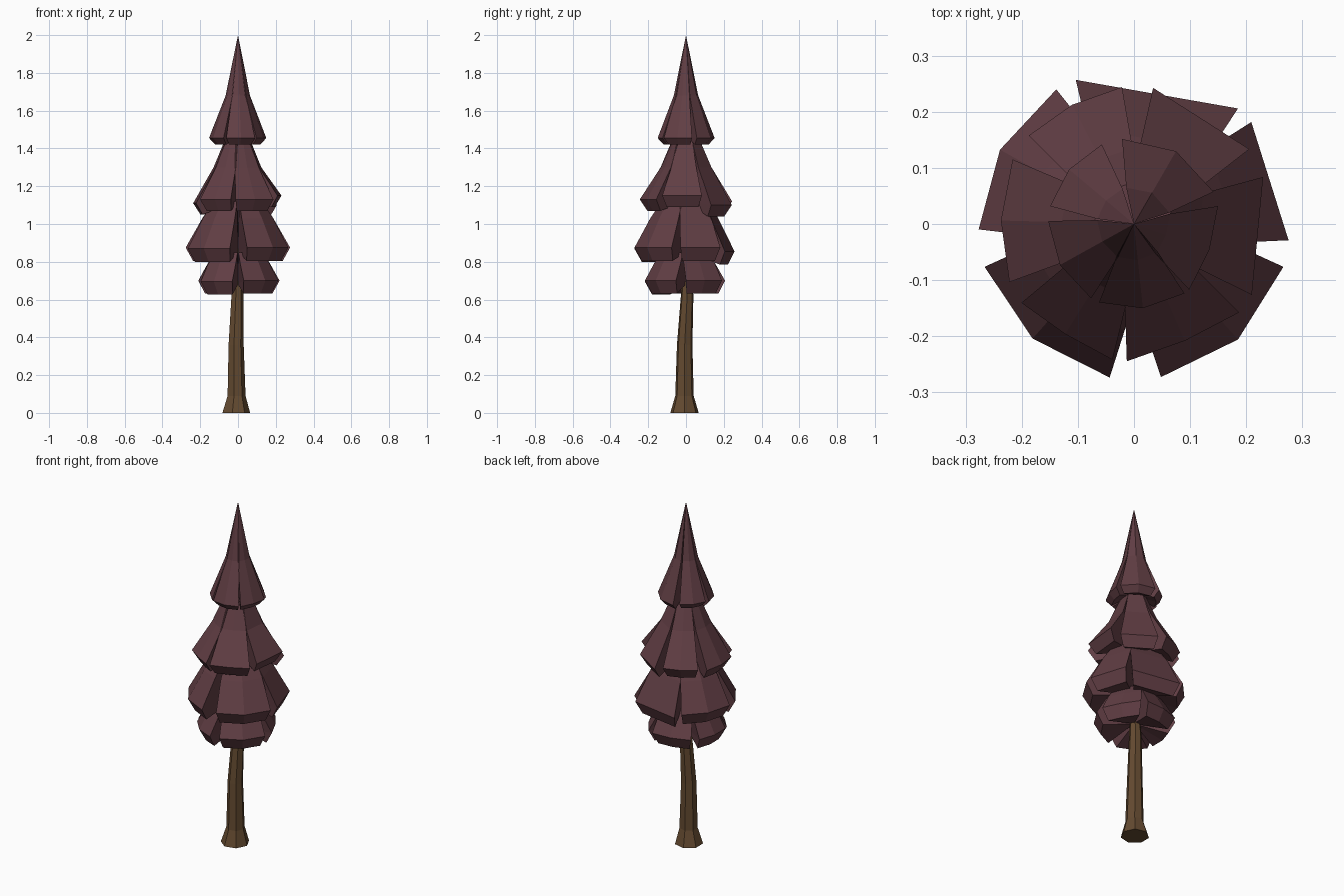
import bpy, bmesh, math

if "Cube" in bpy.data.objects:
    bpy.data.objects.remove(bpy.data.objects["Cube"])


def material(name, color):
    m = bpy.data.materials.new(name)
    m.diffuse_color = (*color, 1)
    m.use_nodes = True
    m.node_tree.nodes["Principled BSDF"].inputs["Base Color"].default_value = m.diffuse_color
    return m


LEAF = material("dark_red_foliage", (0.12, 0.048, 0.058))
BARK = material("brown_bark", (0.127, 0.069, 0.03))


def finish(bm, name, mat):
    bmesh.ops.remove_doubles(bm, verts=bm.verts, dist=0.0005)
    bmesh.ops.recalc_face_normals(bm, faces=bm.faces)
    me = bpy.data.meshes.new(name)
    bm.to_mesh(me)
    bm.free()
    me.materials.append(mat)
    ob = bpy.data.objects.new(name, me)
    bpy.context.collection.objects.link(ob)


def add_bough(bm, profile, start, end, dz, bulge):
    """Solid wedge: three columns of the profile, narrowing toward the rim."""
    mid = math.radians((start + end) / 2)
    half = math.radians((end - start) / 2)
    top = bm.verts.new((0, 0, profile[0][1]))
    low = bm.verts.new((0, 0, profile[-1][1] + 0.05))
    cols = []
    for s in (-1, 0, 1):
        col = []
        for i, (r, z) in enumerate(profile):
            w = half + math.radians((7, 4, 0, -1)[i])
            k = r if s else r * (math.cos(w) * (1 - bulge) + bulge)
            a = mid + s * w
            drop = dz if i >= 2 else 0
            col.append(bm.verts.new((k * math.cos(a), k * math.sin(a), z + drop)))
        cols.append(col)
    for a, b in zip(cols, cols[1:]):
        for i in range(len(profile) - 1):
            bm.faces.new((a[i], b[i], b[i + 1], a[i + 1]))
        bm.faces.new((top, b[0], a[0]))
        bm.faces.new((low, a[-1], b[-1]))
    for c in (cols[0], cols[2]):
        for i in range(len(c) - 1):
            bm.faces.new((low, c[i], c[i + 1]))
        bm.faces.new((low, top, c[0]))


# Foliage tiers: (radius, height) profile, then boughs (start, end, dz, bulge)
TIERS = {
    "foliage_bottom": (
        [(0.13, 0.85), (0.17, 0.79), (0.22, 0.70), (0.182, 0.632)],
        [(-82, -14, 0.0, 0.9), (0, 60, 0.0, 0.3), (70, 132, 0.0, 0.5),
         (144, 198, 0.0, 0.7), (206, 262, -0.005, 0.9)]),
    "foliage_lower": (
        [(0.13, 1.12), (0.19, 1.03), (0.277, 0.875), (0.238, 0.805)],
        [(-80, -16, 0.0, 1.0), (-6, 41, 0.0, 0.0), (48, 112, -0.02, 0.0),
         (120, 182, 0.0, 0.9), (196, 261, -0.005, 0.9)]),
    "foliage_upper": (
        [(0.075, 1.44), (0.135, 1.30), (0.245, 1.13), (0.205, 1.07)],
        [(-93, -40, 0.0, 0.3), (-31, 20, 0.02, 0.0), (33, 82, -0.03, 0.0),
         (95, 140, -0.01, 0.7), (152, 205, -0.02, 0.7), (215, 261, 0.0, 0.3)]),
    "foliage_top": (
        [(0.0, 2.0), (0.066, 1.68), (0.153, 1.455), (0.12, 1.42)],
        [(-50, 12, 0.0, 0.5), (22, 98, 0.0, 0.9), (112, 168, 0.01, 0.9),
         (178, 240, 0.0, 0.9), (246, 306, 0.0, 0.9)]),
}
for name, (profile, boughs) in TIERS.items():
    bm = bmesh.new()
    for b in boughs:
        # separate mesh per bough keeps neighbours from being welded together
        add_bough(bm, profile, *b)
    finish(bm, name, LEAF)

# Trunk: seven-sided flared and slightly bent loft
bm = bmesh.new()
N = 7
rings = []
for x, y, z, r in [(-0.013, -0.008, 0, 0.077), (-0.01, -0.008, 0.09, 0.05),
                   (-0.012, -0.007, 0.36, 0.042), (-0.004, 0.006, 0.62, 0.034),
                   (0, 0, 0.9, 0.014)]:
    rings.append([bm.verts.new((x + r * math.cos(2 * math.pi * k / N),
                                y + r * math.sin(2 * math.pi * k / N), z))
                  for k in range(N)])
for a, b in zip(rings, rings[1:]):
    for k in range(N):
        j = (k + 1) % N
        bm.faces.new((a[k], a[j], b[j], b[k]))
bm.faces.new(rings[0])
bm.faces.new(rings[-1])
finish(bm, "trunk", BARK)
